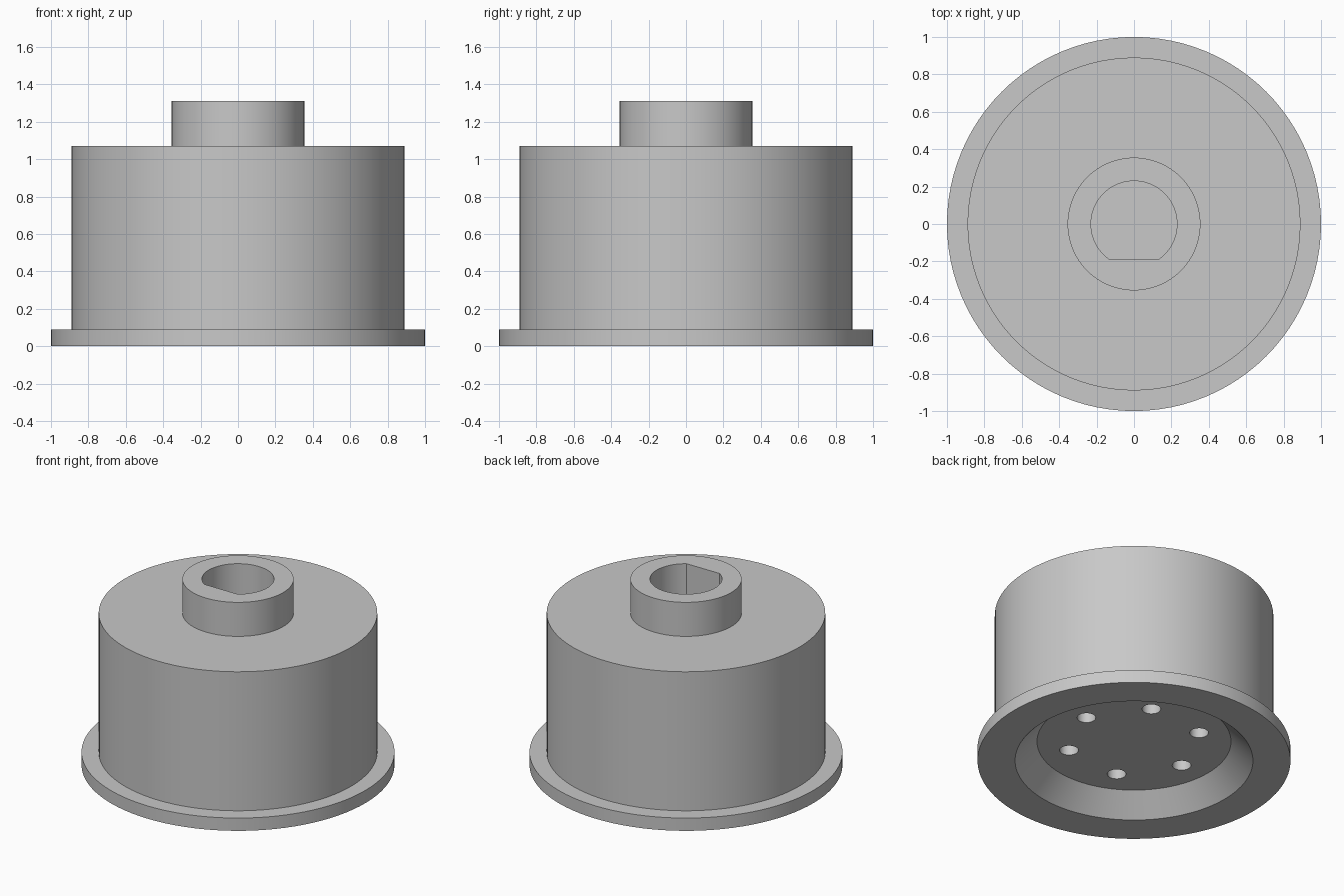
import bpy, bmesh, math
from mathutils import Vector

if "Cube" in bpy.data.objects:
    bpy.data.objects.remove(bpy.data.objects["Cube"], do_unlink=True)

SEGMENTS = 96

# Single grey material
grey = bpy.data.materials.new("plain grey")
grey.use_nodes = True
colour = (0.58, 0.58, 0.58, 1)
grey.diffuse_color = colour
grey.node_tree.nodes["Principled BSDF"].inputs["Base Color"].default_value = colour


def make_object(name, bm):
    bmesh.ops.recalc_face_normals(bm, faces=bm.faces)
    mesh = bpy.data.meshes.new(name)
    bm.to_mesh(mesh)
    bm.free()
    mesh.materials.append(grey)
    obj = bpy.data.objects.new(name, mesh)
    bpy.context.collection.objects.link(obj)
    return obj


def lathe(name, profile):
    """Revolve (radius, height) points; the end rings are closed with caps."""
    bm = bmesh.new()
    rings = []
    for r, z in profile:
        angles = [math.tau * i / SEGMENTS for i in range(SEGMENTS)]
        rings.append([bm.verts.new((r * math.cos(a), r * math.sin(a), z)) for a in angles])
    for low, high in zip(rings, rings[1:]):
        for i in range(SEGMENTS):
            j = (i + 1) % SEGMENTS
            bm.faces.new((low[i], low[j], high[j], high[i]))
    bm.faces.new(rings[0])
    bm.faces.new(rings[-1])
    return make_object(name, bm)


def prism(name, outline, bottom, top):
    bm = bmesh.new()
    face = bm.faces.new([bm.verts.new((x, y, bottom)) for x, y in outline])
    moved = bmesh.ops.extrude_face_region(bm, geom=[face])["geom"]
    verts = [v for v in moved if isinstance(v, bmesh.types.BMVert)]
    bmesh.ops.translate(bm, verts=verts, vec=Vector((0, 0, top - bottom)))
    return make_object(name, bm)


def arc(radius, start, end, count, centre=(0, 0)):
    return [(centre[0] + radius * math.cos(start + (end - start) * i / count),
             centre[1] + radius * math.sin(start + (end - start) * i / count))
            for i in range(count + 1)]


# Flanged drum with hub and a chamfered recess underneath
body = lathe("flanged_drum", [
    (0.62, 0.14), (0.76, 0), (1, 0), (1, 0.09),
    (0.89, 0.09), (0.89, 1.07), (0.355, 1.07), (0.355, 1.31)])

# D-shaped shaft bore, flat towards the front
bore_radius, flat = 0.23, 0.19
tilt = math.asin(flat / bore_radius)
cutters = [prism("shaft_bore_cutter",
                 arc(bore_radius, -tilt, math.pi + tilt, 64), 0.5, 1.4)]

# Ring of six screw holes in the recess floor
for i in range(6):
    a = math.radians(5 + 60 * i)
    centre = (0.43 * math.cos(a), 0.43 * math.sin(a))
    cutters.append(prism("screw_hole_cutter", arc(0.06, 0, math.tau, 32, centre)[:-1], 0.05, 0.45))

# Cut the holes and remove the cutters
bpy.context.view_layer.objects.active = body
for cutter in cutters:
    mod = body.modifiers.new("hole", 'BOOLEAN')
    mod.operation = 'DIFFERENCE'
    mod.solver = 'EXACT'
    mod.object = cutter
    cutter.hide_render = True
    bpy.ops.object.modifier_apply(modifier=mod.name)
    bpy.data.objects.remove(cutter, do_unlink=True)

bpy.ops.object.select_all(action='DESELECT')
body.select_set(True)
bpy.ops.object.shade_smooth_by_angle(angle=math.radians(30))
